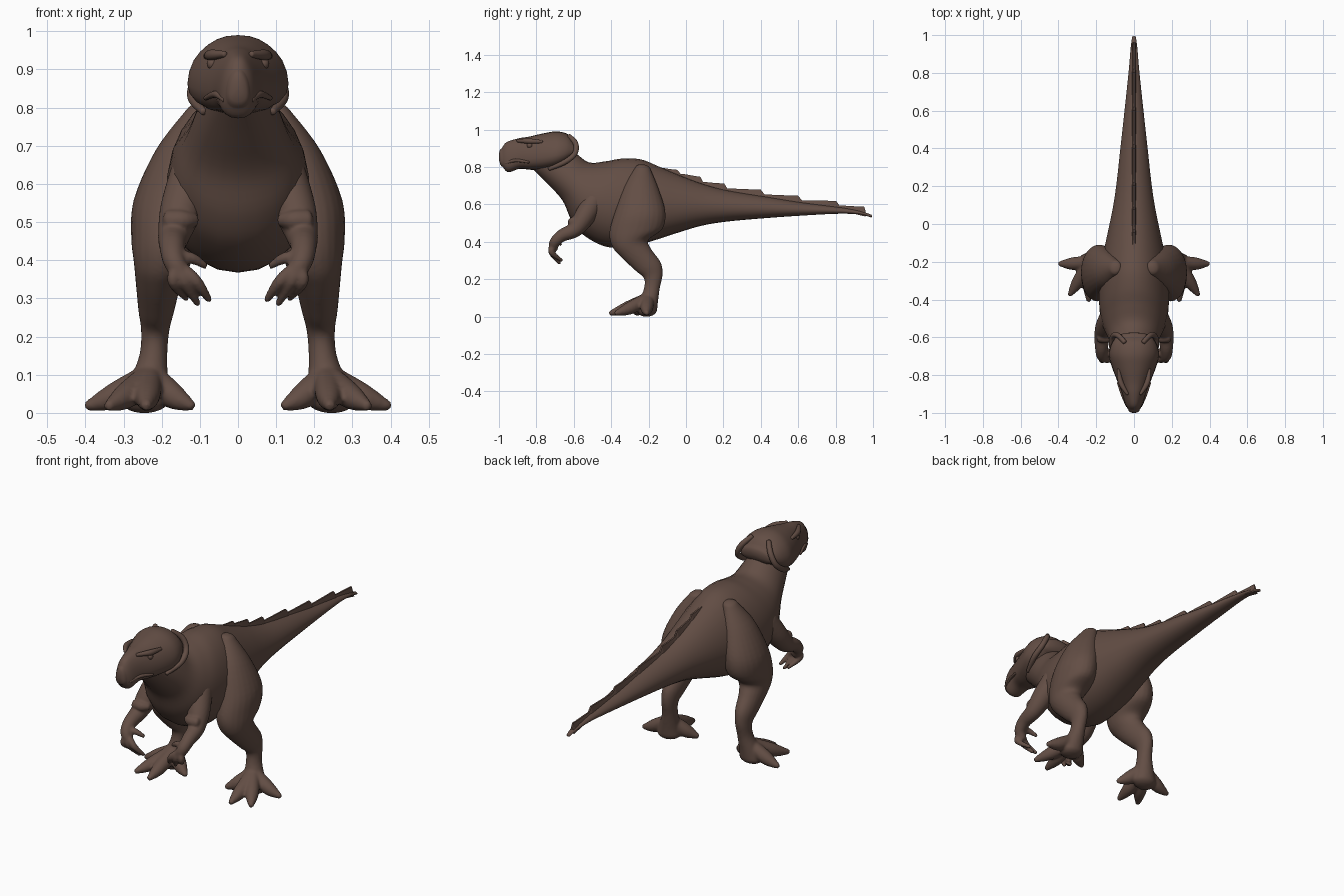
import bpy, bmesh, math
from mathutils import Vector

cube = bpy.data.objects.get("Cube")
if cube:
    bpy.data.objects.remove(cube, do_unlink=True)

# Single skin colour
skin = bpy.data.materials.new("brown skin")
skin.use_nodes = True
colour = (0.125, 0.076, 0.059, 1)
skin.diffuse_color = colour
bsdf = skin.node_tree.nodes["Principled BSDF"]
bsdf.inputs["Base Color"].default_value = colour
bsdf.inputs["Roughness"].default_value = 0.8

SIDES = 24


def smooth_path(points, steps=5):
    """Catmull-Rom interpolation of equal-length tuples."""
    pts = [points[0], *points, points[-1]]
    out = []
    for a, b, c, d in zip(pts, pts[1:], pts[2:], pts[3:]):
        for i in range(steps):
            t = i / steps
            out.append([0.5 * (2 * q + (r - p) * t + (2 * p - 5 * q + 4 * r - s) * t * t
                               + (3 * q - p - 3 * r + s) * t ** 3)
                        for p, q, r, s in zip(a, b, c, d)])
    return out + [list(points[-1])]


def skin_rings(bm, rings, egg=0.0, power=1.0):
    """Join rings of (centre, side axis, up axis) and round off both ends."""
    def cap(end, before):
        centre, u, v = end
        normal = (centre - before[0]).normalized()
        bulge = 0.6 * min(u.length, v.length)
        return [(centre + normal * bulge * math.sin(a), u * math.cos(a), v * math.cos(a))
                for a in (0.4, 0.8, 1.2, 1.5)]

    rings = cap(rings[0], rings[1])[::-1] + rings + cap(rings[-1], rings[-2])
    loops = []
    for centre, u, v in rings:
        loop = []
        for i in range(SIDES):
            a = math.tau * i / SIDES
            c, s = math.cos(a), math.sin(a)
            c = math.copysign(abs(c) ** power, c) * (1 - egg * s)
            s = math.copysign(abs(s) ** power, s)
            loop.append(bm.verts.new(centre + u * c + v * s))
        loops.append(loop)
    for a, b in zip(loops, loops[1:]):
        for i in range(SIDES):
            j = (i + 1) % SIDES
            bm.faces.new((a[i], a[j], b[j], b[i]))
    bm.faces.new(loops[0])
    bm.faces.new(loops[-1])


def loft(bm, stations, egg=0.0, power=1.0):
    """Stations: first edge y, z; opposite edge y, z; half width; centre x."""
    rings = []
    for ya, za, yb, zb, w, x in smooth_path(stations):
        a, b = Vector((x, ya, za)), Vector((x, yb, zb))
        rings.append(((a + b) / 2, Vector((w, 0, 0)), (a - b) / 2))
    skin_rings(bm, rings, egg, power)


def tube(bm, points):
    """Points: x, y, z, radius."""
    path = smooth_path(points)
    centres = [Vector(p[:3]) for p in path]
    span = centres[-1] - centres[0]
    ref = Vector((0, 0, 0))
    ref[min(range(3), key=lambda k: abs(span[k]))] = 1
    rings = []
    for i, p in enumerate(path):
        t = (centres[min(i + 1, len(path) - 1)] - centres[max(i - 1, 0)]).normalized()
        u = t.cross(ref).normalized()
        rings.append((centres[i], u * p[3], t.cross(u) * p[3]))
    skin_rings(bm, rings)


def finish(bm, name, mirror=False, voxel=0.0, smooth=True):
    bmesh.ops.recalc_face_normals(bm, faces=bm.faces)
    mesh = bpy.data.meshes.new(name)
    bm.to_mesh(mesh)
    bm.free()
    for poly in mesh.polygons:
        poly.use_smooth = smooth
    mesh.materials.append(skin)
    obj = bpy.data.objects.new(name, mesh)
    bpy.context.scene.collection.objects.link(obj)
    if voxel:
        remesh = obj.modifiers.new("fuse", 'REMESH')
        remesh.mode = 'VOXEL'
        remesh.voxel_size = voxel
        remesh.use_smooth_shade = True
        relax = obj.modifiers.new("relax", 'SMOOTH')
        relax.factor = 0.5
        relax.iterations = 4
    if mirror:
        obj.modifiers.new("mirror", 'MIRROR')
    return obj


# Neck, torso and tail
body = bmesh.new()
loft(body, [(y, z, yb, zb, w, 0) for y, z, yb, zb, w in (
    (-.70, .93, -.82, .79, .07),
    (-.60, .88, -.74, .71, .105),
    (-.52, .825, -.66, .62, .135),
    (-.43, .83, -.61, .51, .165),
    (-.34, .845, -.54, .43, .182),
    (-.24, .84, -.41, .37, .185),
    (-.14, .80, -.25, .385, .17),
    (-.03, .755, -.07, .44, .14),
    (.09, .71, .08, .485, .112),
    (.22, .675, .22, .508, .092),
    (.42, .642, .42, .526, .07),
    (.62, .61, .62, .54, .048),
    (.82, .585, .82, .55, .027),
    (.93, .565, .93, .545, .018),
    (.99, .545, .99, .53, .01))], egg=0.12)
finish(body, "body")

# Domed head with hooked beak
head = bmesh.new()
loft(head, [(y, z, yb, zb, w, 0) for y, z, yb, zb, w in (
    (-.985, .90, -.98, .80, .03),
    (-.96, .932, -.95, .772, .045),
    (-.90, .952, -.89, .79, .062),
    (-.84, .962, -.83, .785, .085),
    (-.76, .98, -.76, .785, .112),
    (-.69, .99, -.70, .795, .128),
    (-.63, .975, -.655, .815, .12),
    (-.595, .94, -.61, .85, .098))], egg=0.25, power=0.85)
finish(head, "head")

# Frill rim, brow ridge and lip line
ridges = bmesh.new()
tube(ridges, [(.05, -.625, .965, .012), (.085, -.59, .925, .014), (.112, -.595, .87, .014),
              (.118, -.65, .825, .014), (.09, -.73, .79, .01)])
tube(ridges, [(.035, -.9, .94, .008), (.07, -.84, .938, .014), (.083, -.77, .935, .008)])
tube(ridges, [(.035, -.965, .82, .007), (.058, -.91, .835, .009), (.085, -.84, .825, .006)])
finish(ridges, "face_ridges", mirror=True)

eyes = bmesh.new()
bmesh.ops.create_uvsphere(eyes, u_segments=16, v_segments=10, radius=0.016)
bmesh.ops.translate(eyes, verts=eyes.verts, vec=(.066, -.835, .915))
finish(eyes, "eyes", mirror=True)

# Legs with spread toes
leg = bmesh.new()
loft(leg, [
    (-.27, .80, -.19, .79, .035, .10),
    (-.33, .70, -.145, .68, .07, .145),
    (-.38, .56, -.11, .56, .093, .18),
    (-.41, .45, -.125, .47, .09, .19),
    (-.395, .375, -.20, .41, .075, .198),
    (-.35, .32, -.185, .36, .06, .208),
    (-.27, .245, -.135, .29, .047, .214),
    (-.225, .205, -.125, .225, .037, .217),
    (-.225, .15, -.14, .15, .037, .222),
    (-.25, .08, -.15, .075, .052, .235),
    (-.26, .03, -.155, .03, .062, .242)])
for x, y in ((.395, -.21), (.34, -.375), (.24, -.405), (.12, -.27)):
    mx, my = .235 + (x - .235) * .55, -.21 + (y + .21) * .55
    tube(leg, [(.23, -.20, .10, .032), (mx, my, .045, .034), (x, y, .018, .013)])
finish(leg, "legs", mirror=True, voxel=0.007)

# Arms with hanging fingers
arm = bmesh.new()
tube(arm, [(.12, -.49, .62, .06), (.15, -.545, .53, .055), (.168, -.595, .465, .042),
           (.172, -.66, .435, .034), (.168, -.70, .40, .029), (.15, -.71, .365, .025)])
for x, y, z in ((.075, -.685, .295), (.105, -.675, .285), (.135, -.665, .30)):
    tube(arm, [(.155, -.705, .385, .018), (x + .035, -.72, .345, .016), (x, y, z, .009)])
tube(arm, [(.16, -.69, .41, .017), (.12, -.685, .405, .015), (.085, -.67, .385, .009)])
# Fold of muscle in front of the elbow
tube(arm, [(.18, -.60, .505, .028), (.145, -.605, .505, .026), (.115, -.59, .505, .018)])
finish(arm, "arms", mirror=True, voxel=0.006)

# Stepped crest along the back and tail
crest = bmesh.new()
spine = smooth_path([(-.2, .81), (-.03, .752), (.09, .707), (.22, .672), (.42, .639),
                     (.62, .607), (.82, .58), (.96, .55)], 10)
rows = []
for i, (y, z) in enumerate(spine):
    fade = min(1, i / 12)
    step = (i % 10) / 9
    top = z + fade * (.014 + .022 * step)
    rows.append([crest.verts.new(p) for p in (
        (-.014, y, z - .015), (-.004, y, top), (.004, y, top), (.014, y, z - .015))])
for a, b in zip(rows, rows[1:]):
    for i in range(4):
        j = (i + 1) % 4
        crest.faces.new((a[i], a[j], b[j], b[i]))
crest.faces.new(rows[0])
crest.faces.new(rows[-1])
finish(crest, "back_crest", smooth=False)
